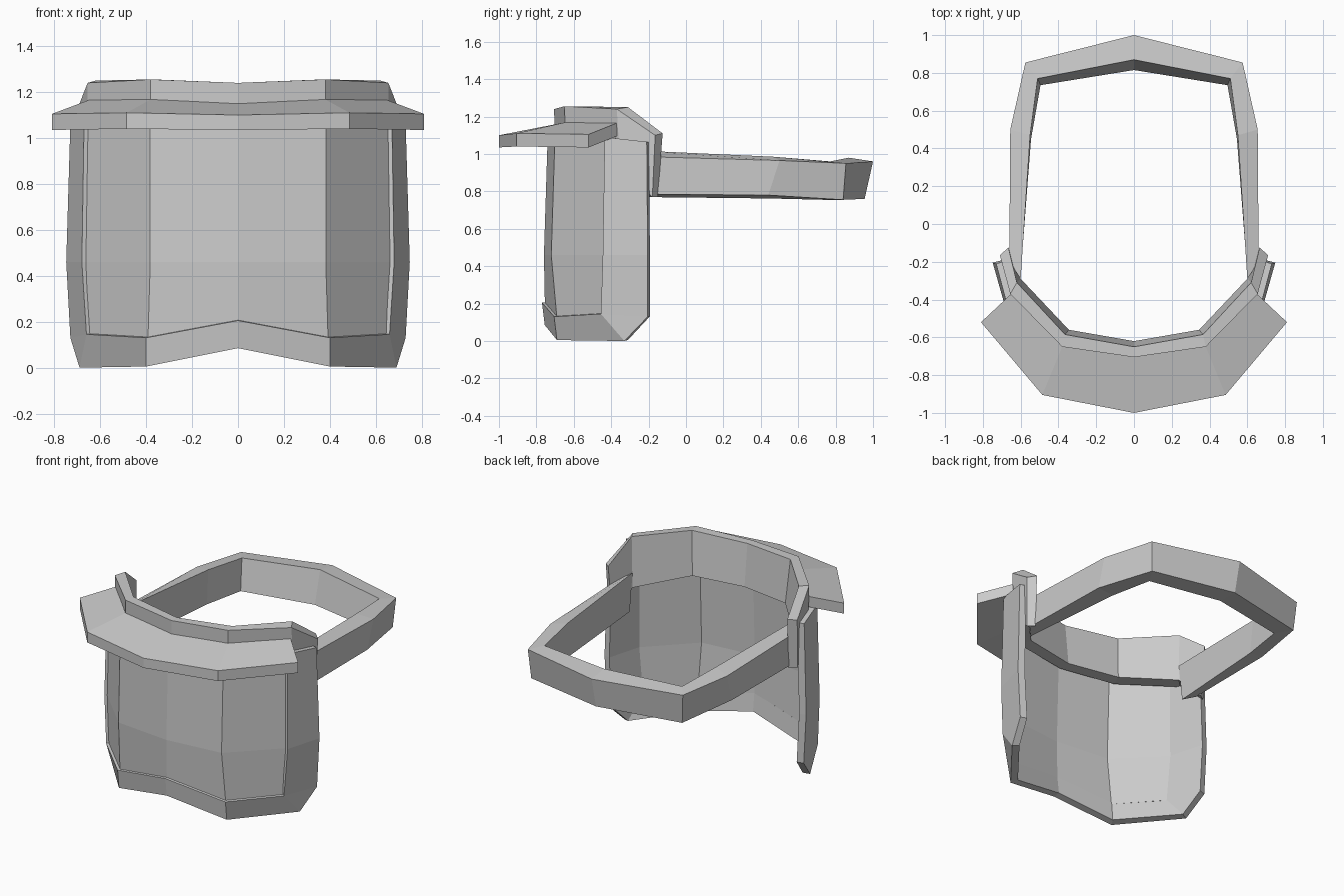
import bpy, bmesh

if "Cube" in bpy.data.objects:
    bpy.data.objects.remove(bpy.data.objects["Cube"])


def finish(bm, name, recalc=True, thickness=0):
    """Turn a right-hand half into a mirrored object."""
    if recalc:
        bmesh.ops.recalc_face_normals(bm, faces=bm.faces)
    me = bpy.data.meshes.new(name)
    bm.to_mesh(me)
    bm.free()
    ob = bpy.data.objects.new(name, me)
    bpy.context.collection.objects.link(ob)
    mir = ob.modifiers.new("mirror", 'MIRROR')
    mir.use_clip = True
    if thickness:
        sol = ob.modifiers.new("thickness", 'SOLIDIFY')
        sol.thickness = thickness
        sol.offset = -1
        sol.use_even_offset = True
    return ob


def sweep(name, sections):
    """Join four-cornered sections into a bar; the one on x = 0 stays open."""
    bm = bmesh.new()
    rings = [[bm.verts.new(p) for p in s] for s in sections]
    for a, b in zip(rings, rings[1:]):
        for i in range(4):
            j = (i + 1) % 4
            bm.faces.new((a[i], a[j], b[j], b[i]))
    bm.faces.new(rings[-1])
    # orient outward using the closed end as reference
    return finish(bm, name)


def sheet(name, grid, keep, thickness, scale=1.0):
    """Thickened sheet from the grid cells for which keep(row, col) is true."""
    bm = bmesh.new()
    verts = {}

    def vert(r, c):
        p = grid[r][c]
        if p not in verts:
            verts[p] = bm.verts.new((p[0] * scale, p[1] * scale, p[2]))
        return verts[p]

    for r in range(len(grid) - 1):
        for c in range(len(grid[0]) - 1):
            if keep(r, c):
                f = [vert(r + 1, c), vert(r + 1, c + 1), vert(r, c + 1), vert(r, c)]
                bm.faces.new(list(dict.fromkeys(f)))
    return finish(bm, name, recalc=False, thickness=thickness)


# Curved face shield: rows from top to bottom, columns from centre to side edge
shield = [
    [(0, -.755, 1.08), (.39, -.715, 1.09), (.67, -.435, 1.09), (.73, -.21, 1.065)],
    [(0, -.775, .46), (.39, -.735, .46), (.68, -.445, .46), (.748, -.205, .46)],
    [(0, -.77, .205), (.40, -.705, .13), (.66, -.455, .145), (.73, -.205, .13)],
    [(0, -.755, .085), (.40, -.69, .005), (.69, -.33, .0), (.73, -.205, .13)],
]
sheet("shield_frame", shield, lambda r, c: r == 2 or c == 2, .045)
sheet("shield_pane", shield, lambda r, c: r < 2 and c < 2, .03, scale=.98)

# Brow band: outer top, inner top, inner bottom, outer bottom
sweep("brow_band", [
    [(0, -.705, 1.24), (0, -.65, 1.24), (0, -.62, .96), (0, -.70, .96)],
    [(.38, -.65, 1.255), (.365, -.585, 1.255), (.345, -.56, .965), (.38, -.64, .965)],
    [(.655, -.37, 1.24), (.62, -.31, 1.25), (.60, -.29, .92), (.66, -.35, .92)],
    [(.71, -.165, 1.10), (.665, -.125, 1.11), (.655, -.15, .77), (.70, -.18, .77)],
])

# Brim sloping forward from the brow band
sweep("brim", [
    [(0, -1, 1.10), (0, -.70, 1.15), (0, -.70, 1.085), (0, -1, 1.035)],
    [(.485, -.905, 1.11), (.38, -.65, 1.168), (.38, -.65, 1.10), (.485, -.905, 1.04)],
    [(.81, -.52, 1.105), (.65, -.37, 1.165), (.65, -.37, 1.095), (.81, -.52, 1.035)],
])

# Head strap running round the back
sweep("head_strap", [
    [(0, 1, .96), (0, .87, .98), (0, .815, .765), (0, .955, .76)],
    [(.575, .855, .95), (.51, .77, .96), (.495, .735, .755), (.56, .84, .755)],
    [(.655, .50, .965), (.55, .47, .985), (.545, .45, .762), (.65, .44, .78)],
    [(.66, -.20, .985), (.60, -.29, 1.02), (.60, -.26, .77), (.66, -.20, .785)],
])
